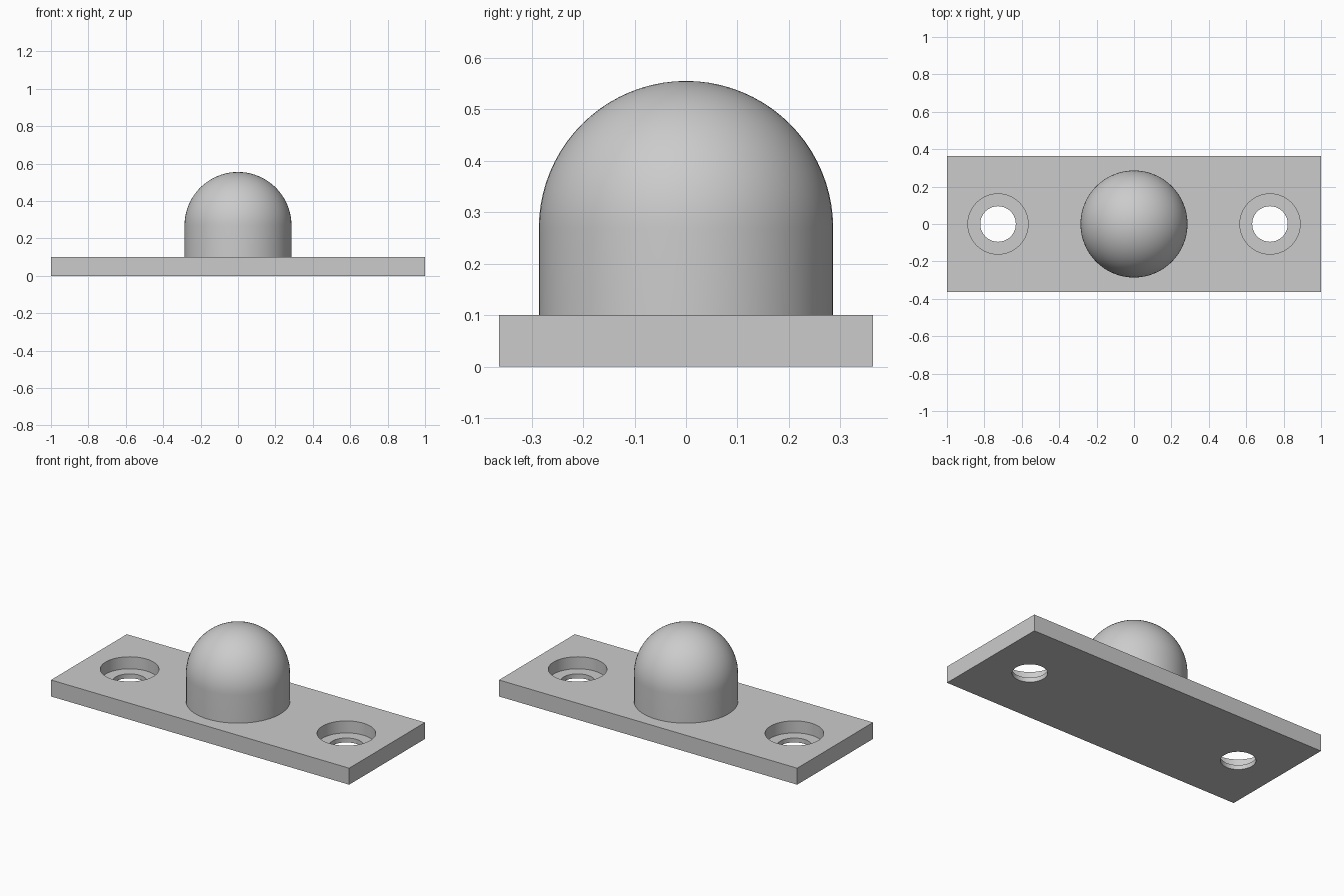
import bpy, bmesh, math
from mathutils import Vector

cube = bpy.data.objects.get("Cube")
if cube:
    bpy.data.objects.remove(cube, do_unlink=True)

LENGTH, WIDTH, THICK = 2.0, 0.726, 0.1
DOME_R, DOME_TOP = 0.286, 0.555
HOLE_X, HOLE_R, BORE_R, BORE_FLOOR = 0.727, 0.095, 0.161, 0.027

grey = bpy.data.materials.new("plain grey")
grey.use_nodes = True
colour = (0.6, 0.6, 0.6, 1)
grey.diffuse_color = colour
grey.node_tree.nodes["Principled BSDF"].inputs["Base Color"].default_value = colour


def make_object(name, bm):
    bmesh.ops.recalc_face_normals(bm, faces=bm.faces)
    mesh = bpy.data.meshes.new(name)
    bm.to_mesh(mesh)
    bm.free()
    mesh.materials.append(grey)
    obj = bpy.data.objects.new(name, mesh)
    bpy.context.collection.objects.link(obj)
    return obj


def lathe(name, profile, x=0, steps=64):
    """Revolve an (r, z) profile that starts and ends on the axis."""
    bm = bmesh.new()
    verts = [bm.verts.new((x + r, 0, z)) for r, z in profile]
    edges = [bm.edges.new(pair) for pair in zip(verts, verts[1:])]
    bmesh.ops.spin(bm, geom=verts + edges, cent=(x, 0, 0), axis=(0, 0, 1),
                   angle=math.tau, steps=steps, use_merge=True)
    bmesh.ops.remove_doubles(bm, verts=bm.verts, dist=1e-5)
    return make_object(name, bm)


def activate(obj):
    bpy.ops.object.select_all(action="DESELECT")
    obj.select_set(True)
    bpy.context.view_layer.objects.active = obj


# Base plate
bm = bmesh.new()
bmesh.ops.create_cube(bm, size=1)
bmesh.ops.scale(bm, vec=(LENGTH, WIDTH, THICK), verts=bm.verts)
bmesh.ops.translate(bm, vec=Vector((0, 0, THICK / 2)), verts=bm.verts)
plate = make_object("base_plate", bm)

# Counterbored screw holes
bore = [(0, -0.1), (HOLE_R, -0.1), (HOLE_R, BORE_FLOOR),
        (BORE_R, BORE_FLOOR), (BORE_R, 0.2), (0, 0.2)]
for side, sign in (("left", 1), ("right", -1)):
    cutter = lathe(side + "_hole_cutter", bore, sign * HOLE_X)
    cutter.hide_render = True
    activate(plate)
    cut = plate.modifiers.new(side + "_hole", "BOOLEAN")
    cut.operation = "DIFFERENCE"
    cut.solver = "EXACT"
    cut.object = cutter
    bpy.ops.object.modifier_apply(modifier=cut.name)
    bpy.data.objects.remove(cutter, do_unlink=True)

# Round-topped post, sunk slightly into the plate
centre_z = DOME_TOP - DOME_R
arc = [i * math.pi / 40 for i in range(20)]
post_profile = [(0, THICK / 2), (DOME_R, THICK / 2)]
post_profile += [(DOME_R * math.cos(a), centre_z + DOME_R * math.sin(a)) for a in arc]
post_profile.append((0, DOME_TOP))
post = lathe("domed_post", post_profile)

for obj in (plate, post):
    activate(obj)
    bpy.ops.object.shade_smooth_by_angle(angle=math.radians(30))
